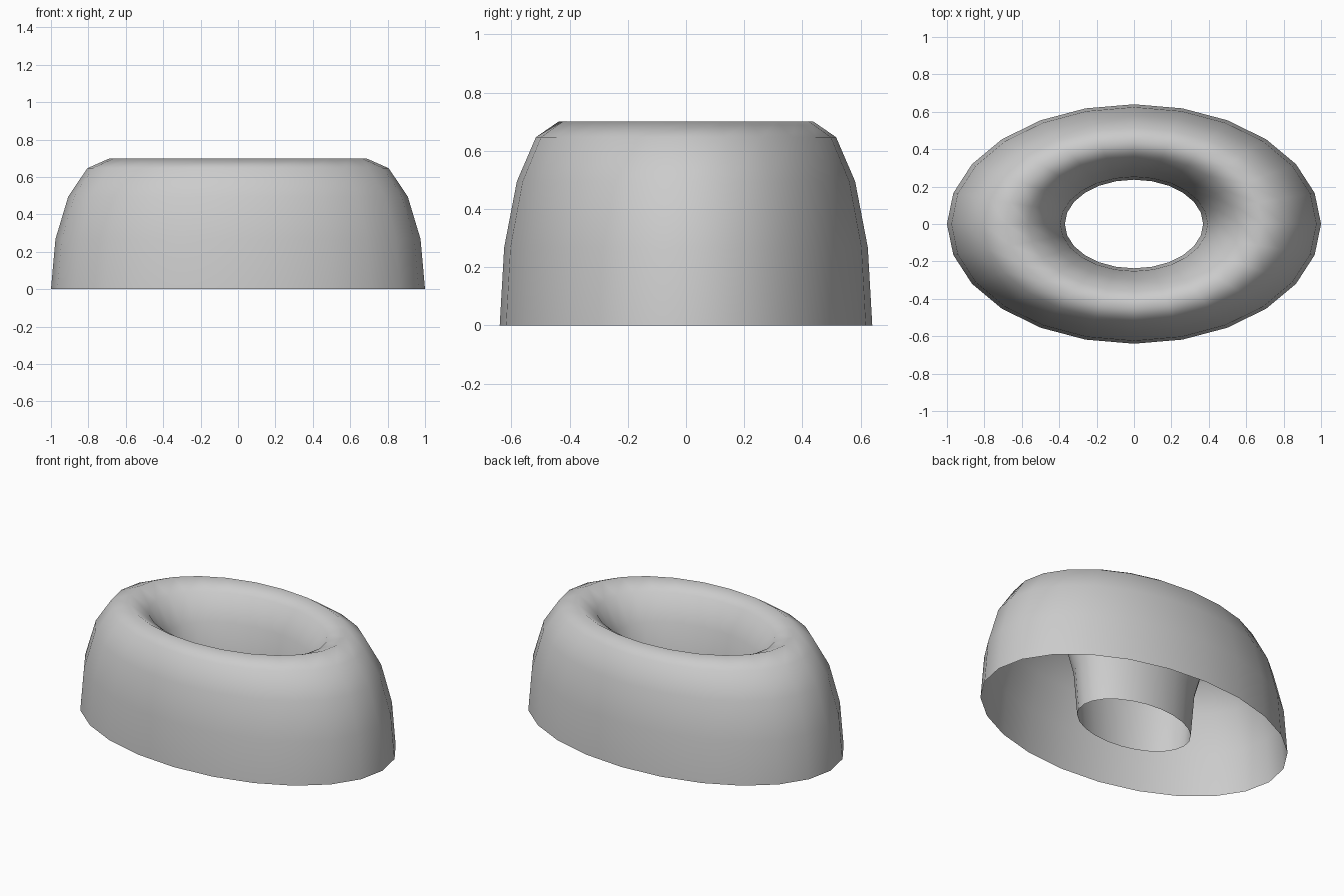
import bpy
import bmesh
from math import cos, sin, pi, tau
from mathutils import Matrix

if "Cube" in bpy.data.objects:
    bpy.data.objects.remove(bpy.data.objects["Cube"])

SIDES, ARC_STEPS = 24, 8
RING_RADIUS, TUBE_RADIUS = 0.685, 0.315
HEIGHT, DEPTH_SCALE = 0.70, 0.64

# Half-round cross-section, open underneath
bm = bmesh.new()
verts = []
for i in range(ARC_STEPS + 1):
    a = pi * i / ARC_STEPS
    verts.append(bm.verts.new((RING_RADIUS + TUBE_RADIUS * cos(a), 0, HEIGHT * sin(a))))
edges = [bm.edges.new(pair) for pair in zip(verts, verts[1:])]

# Spin into a ring, then squash into an oval
bmesh.ops.spin(bm, geom=verts + edges, cent=(0, 0, 0), axis=(0, 0, 1),
               angle=tau, steps=SIDES, use_merge=False)
bmesh.ops.remove_doubles(bm, verts=bm.verts[:], dist=1e-4)
bmesh.ops.transform(bm, matrix=Matrix.Diagonal((1, DEPTH_SCALE, 1, 1)), verts=bm.verts[:])

# Face normals outward from the tube
bm.normal_update()
bmesh.ops.recalc_face_normals(bm, faces=bm.faces[:])
top = max(bm.faces, key=lambda f: f.calc_center_median().z)
if top.normal.z < 0:
    bmesh.ops.reverse_faces(bm, faces=bm.faces[:])
for face in bm.faces:
    face.smooth = True

mesh = bpy.data.meshes.new("oval_half_ring")
bm.to_mesh(mesh)
bm.free()
ring = bpy.data.objects.new("oval_half_ring", mesh)
bpy.context.collection.objects.link(ring)
